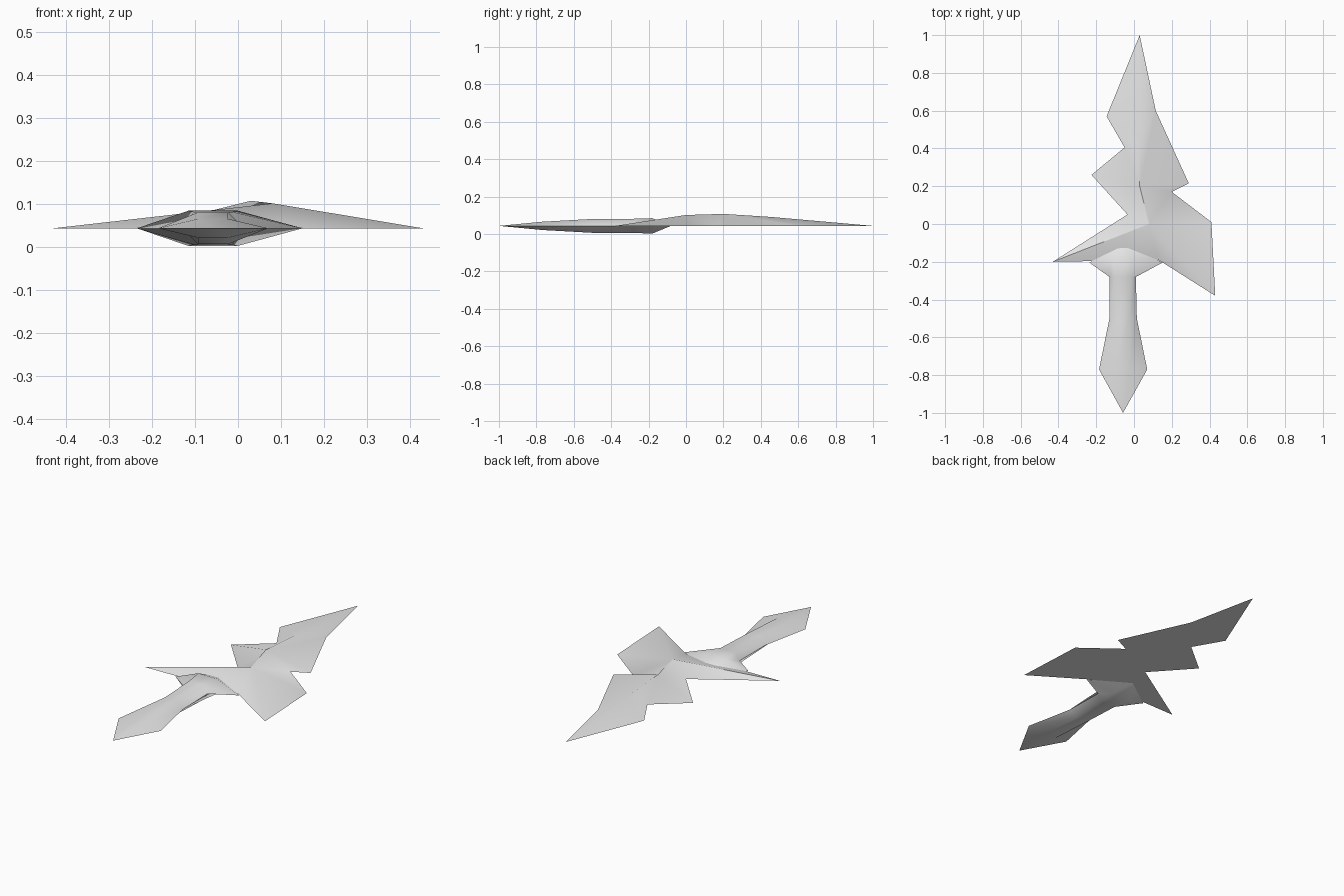
import bpy
import math

if "Cube" in bpy.data.objects:
    bpy.data.objects.remove(bpy.data.objects["Cube"], do_unlink=True)

# One plain grey for everything
grey = bpy.data.materials.new("plain_grey")
grey.use_nodes = True
grey.diffuse_color = (0.8, 0.8, 0.8, 1)
grey.node_tree.nodes["Principled BSDF"].inputs["Base Color"].default_value = (0.8, 0.8, 0.8, 1)

MID = 0.043  # height of the flat blade underside and the grip axis


def make(name, verts, faces, angle):
    mesh = bpy.data.meshes.new(name)
    mesh.from_pydata(verts, [], faces)
    mesh.materials.append(grey)
    obj = bpy.data.objects.new(name, mesh)
    bpy.context.collection.objects.link(obj)
    bpy.ops.object.select_all(action='DESELECT')
    bpy.context.view_layer.objects.active = obj
    obj.select_set(True)
    bpy.ops.object.shade_smooth_by_angle(angle=math.radians(angle))
    return obj


# Blade: jagged outline, counter-clockwise from the tip
outline = [(0.03, 1.0), (-0.145, 0.57), (-0.05, 0.405), (-0.225, 0.26),
           (-0.035, 0.05), (-0.43, -0.2), (0.13, -0.19), (0.43, -0.38),
           (0.41, 0.01), (0.20, 0.17), (0.29, 0.215), (0.115, 0.6)]
n = len(outline)
rim = [(x, y, MID) for x, y in outline]
ridge = [(0.03, 0.45, 0.091), (0.03, 0.2, 0.107), (0.08, 0.0, 0.101)]
C, A, B = n, n + 1, n + 2


def fan(centre, ring):
    return [(centre, a, b) for a, b in zip(ring, ring[1:])]


# Upper side: fans around the ridge points; underside: one flat face
top = fan(C, [11, 0, 1, 2]) + fan(A, [2, 3, 4]) + fan(A, [9, 10, 11])
top += fan(B, [4, 5, 6, 7, 8, 9])
top += [(A, C, 2), (A, 11, C), (A, 4, B), (A, B, 9)]
under = tuple(range(n + 3 + n - 1, n + 2, -1))
make("blade", rim + ridge + rim, top + [under], 40)

# Grip and guard: six-sided sections (y, left x, right x, flat half width, half height)
CX = -0.058
sections = [(-0.77, -0.185, 0.07, 0.035, 0.022),
            (-0.50, -0.130, 0.015, 0.035, 0.037),
            (-0.28, -0.130, 0.010, 0.045, 0.038),
            (-0.18, -0.200, 0.150, 0.057, 0.041)]
verts = [(CX, -1.0, MID)]
for y, left, right, w, h in sections:
    # guard corners sweep back slightly from the section plane
    side_y = y - 0.025 if y > -0.2 else y
    lx = -0.235 if y > -0.2 else left
    verts += [(lx, side_y, MID), (CX - w, y, MID - h), (CX + w, y, MID - h),
              (right, side_y, MID), (CX + w, y, MID + h), (CX - w, y, MID + h)]
verts.append((CX, -0.08, MID))
last = len(verts) - 1

faces = []
for i in range(6):
    j = (i + 1) % 6
    faces.append((0, 1 + i, 1 + j)[::-1])
    for s in range(len(sections) - 1):
        a, b = 1 + 6 * s, 7 + 6 * s
        faces.append((a + i, b + i, b + j, a + j)[::-1])
    e = last - 6
    faces.append((last, e + j, e + i)[::-1])
grip = make("grip_and_guard", verts, faces, 50)

# Make the grip normals point outward
bpy.ops.object.mode_set(mode='EDIT')
bpy.ops.mesh.select_all(action='SELECT')
bpy.ops.mesh.normals_make_consistent(inside=False)
bpy.ops.object.mode_set(mode='OBJECT')
